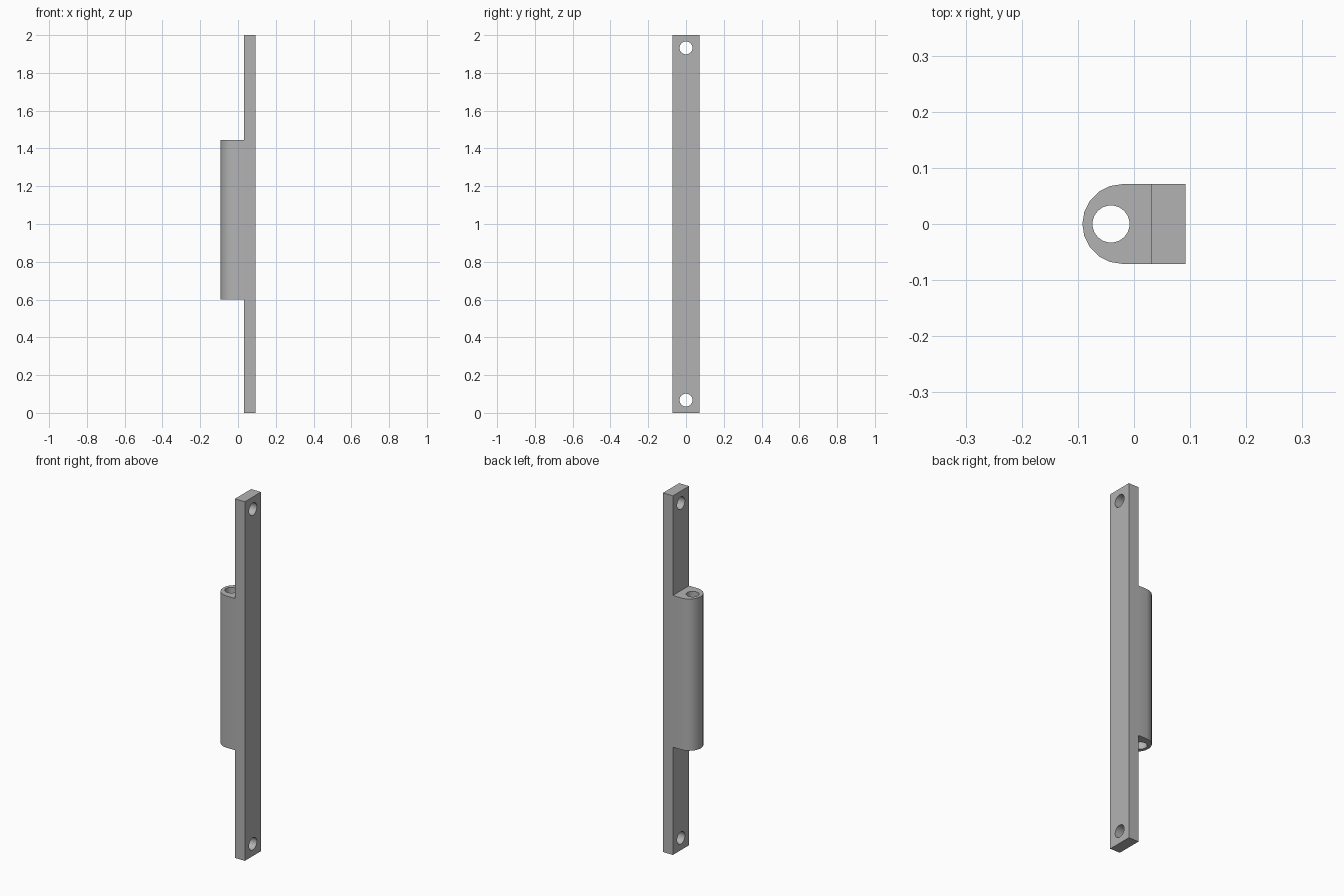
import bpy
import bmesh
from math import pi, radians
from mathutils import Matrix

cube = bpy.data.objects.get("Cube")
if cube:
    bpy.data.objects.remove(cube)

HALF_X, HALF_Y = 0.092, 0.071
PLATE_X = 0.031
BARREL_LOW, BARREL_HIGH = 0.6, 1.445

# Plain grey metal
grey = bpy.data.materials.new("grey_metal")
grey.use_nodes = True
grey.diffuse_color = (0.45, 0.45, 0.45, 1)
grey.node_tree.nodes["Principled BSDF"].inputs["Base Color"].default_value = grey.diffuse_color


def make_object(name, bm):
    bmesh.ops.recalc_face_normals(bm, faces=bm.faces)
    mesh = bpy.data.meshes.new(name)
    bm.to_mesh(mesh)
    bm.free()
    mesh.materials.append(grey)
    obj = bpy.data.objects.new(name, mesh)
    bpy.context.collection.objects.link(obj)
    return obj


def drill(name, target, radius, depth, centre, turn=0.0):
    """Cut a round hole through target."""
    bm = bmesh.new()
    matrix = Matrix.Translation(centre) @ Matrix.Rotation(turn, 4, "Y")
    bmesh.ops.create_cone(bm, cap_ends=True, segments=40, radius1=radius,
                          radius2=radius, depth=depth, matrix=matrix)
    cutter = make_object(name, bm)
    cutter.hide_render = True
    mod = target.modifiers.new(name, "BOOLEAN")
    mod.operation, mod.solver, mod.object = "DIFFERENCE", "EXACT", cutter
    bpy.ops.object.modifier_apply(modifier=name)
    bpy.data.objects.remove(cutter)


# Mounting strip and barrel as one stepped side profile, extruded across y
profile = [(HALF_X, 0), (HALF_X, 2), (PLATE_X, 2), (PLATE_X, BARREL_HIGH),
           (-HALF_X, BARREL_HIGH), (-HALF_X, BARREL_LOW),
           (PLATE_X, BARREL_LOW), (PLATE_X, 0)]
bm = bmesh.new()
face = bm.faces.new([bm.verts.new((x, -HALF_Y, z)) for x, z in profile])
extruded = bmesh.ops.extrude_face_region(bm, geom=[face])["geom"]
bmesh.ops.translate(bm, vec=(0, 2 * HALF_Y, 0),
                    verts=[v for v in extruded if isinstance(v, bmesh.types.BMVert)])
bmesh.ops.recalc_face_normals(bm, faces=bm.faces)

# Round the outer side of the barrel into a half circle
outer = [e for e in bm.edges
         if all(v.co.x < -0.09 for v in e.verts)
         and abs(e.verts[0].co.z - e.verts[1].co.z) > 0.1]
bmesh.ops.bevel(bm, geom=outer, offset=HALF_Y - 0.0002, segments=5,
                profile=0.5, affect="EDGES")
bmesh.ops.remove_doubles(bm, verts=bm.verts, dist=0.001)
bracket = make_object("hinge_bracket", bm)
bpy.context.view_layer.objects.active = bracket
bracket.select_set(True)

# Pin bore and the two screw holes
drill("pin_bore", bracket, 0.033, 2, (-0.041, 0, 1))
for name, z in (("lower_screw_hole", 0.068), ("upper_screw_hole", 1.932)):
    drill(name, bracket, 0.034, 0.3, (0.06, 0, z), pi / 2)

bpy.ops.object.shade_smooth_by_angle(angle=radians(30))
